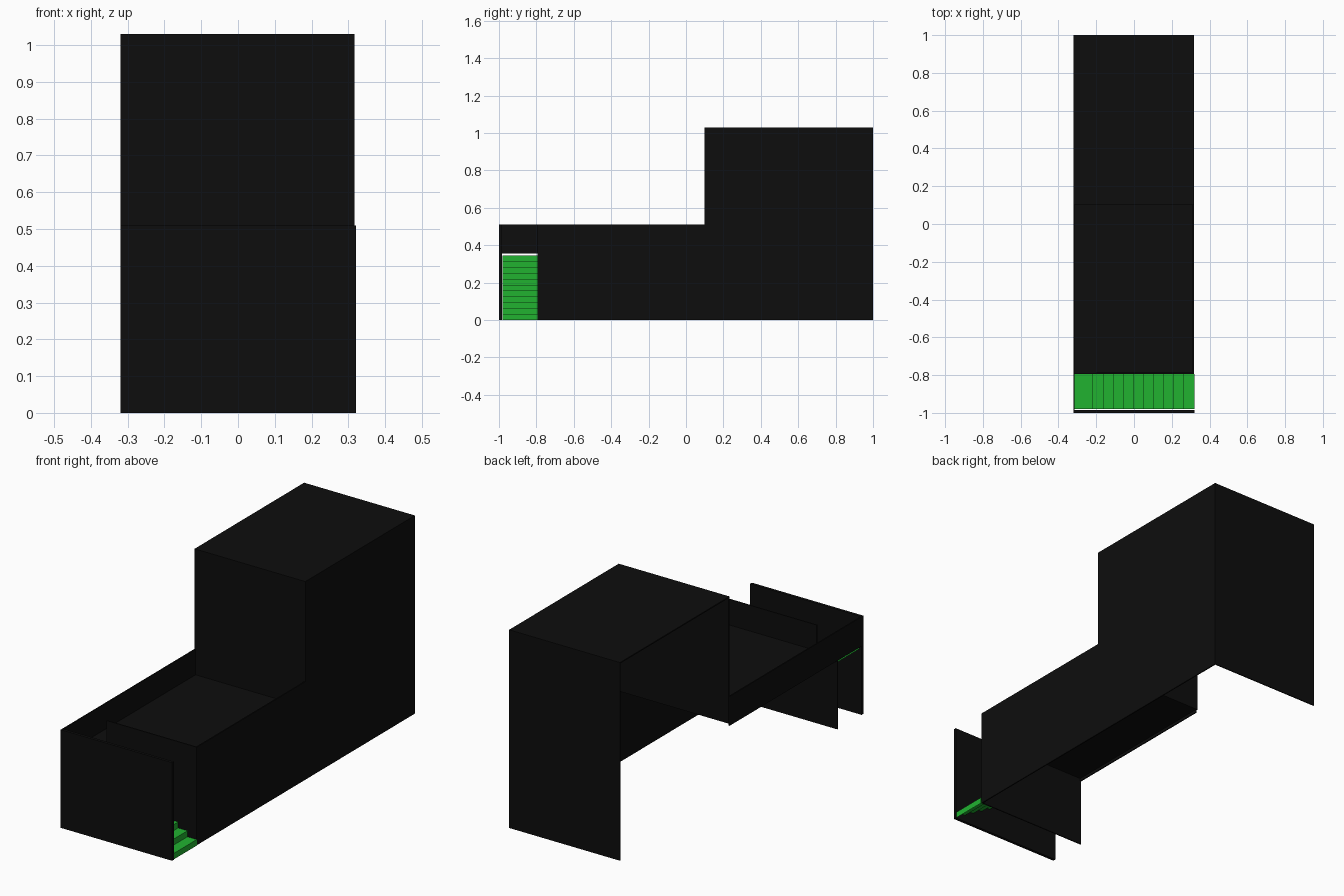
import bpy, bmesh

if "Cube" in bpy.data.objects:
    bpy.data.objects.remove(bpy.data.objects["Cube"])


def material(name, rgb):
    m = bpy.data.materials.new(name)
    m.diffuse_color = (*rgb, 1)
    m.use_nodes = True
    m.node_tree.nodes["Principled BSDF"].inputs["Base Color"].default_value = m.diffuse_color
    return m


BLACK = material("black", (0.004, 0.004, 0.004))
GREEN = material("green", (0.015, 0.45, 0.03))


def sheet(name, corners, extrude, mat, closed=True):
    """Sweep a planar outline (closed slab) or an open ribbon along a vector."""
    bm = bmesh.new()
    vs = [bm.verts.new(c) for c in corners]
    if closed:
        geom = [bm.faces.new(vs)]
        new = bmesh.ops.extrude_face_region(bm, geom=geom, use_keep_orig=True)["geom"]
    else:
        edges = [bm.edges.new(p) for p in zip(vs, vs[1:])]
        new = bmesh.ops.extrude_edge_only(bm, edges=edges)["geom"]
    bmesh.ops.translate(bm, vec=extrude,
                        verts=[v for v in new if isinstance(v, bmesh.types.BMVert)])
    bmesh.ops.recalc_face_normals(bm, faces=bm.faces)
    me = bpy.data.meshes.new(name)
    bm.to_mesh(me)
    bm.free()
    me.materials.append(mat)
    ob = bpy.data.objects.new(name, me)
    bpy.context.collection.objects.link(ob)
    return ob


L, R = -0.32, 0.317            # left and right limits
LOW, TOP, DECK = 0.51, 1.03, 0.377
T = 0.006                      # panel thickness


def cross_panel(name, y, outline, mat=BLACK, t=T):
    return sheet(name, [(x, y, z) for x, z in outline], (0, t, 0), mat)


def side_panel(name, x, outline):
    return sheet(name, [(x, y, z) for y, z in outline], (T, 0, 0), BLACK)


def flat_panel(name, z, y0, y1):
    return sheet(name, [(L, y0, z), (R, y0, z), (R, y1, z), (L, y1, z)], (0, 0, -T), BLACK)


# Walls across the building
cross_panel("front_wall", -1, [(L, 0), (0.321, 0), (0.321, LOW), (L, LOW)], t=0.015)
cross_panel("stair_wall", -0.793, [(L, 0), (R, 0), (R, LOW), (-0.2, LOW),
                                   (-0.2, DECK), (L, DECK)])
cross_panel("upper_front_wall", 0.1, [(L, DECK), (R, DECK), (R, TOP), (L, TOP)])
cross_panel("back_wall", 1 - T, [(L, 0), (R, 0), (R, TOP), (L, TOP)])

# Stepped right wall and low parapet on the open left side
side_panel("right_wall", R - T, [(-0.793, 0), (1, 0), (1, TOP), (0.1, TOP),
                                 (0.1, LOW), (-0.793, LOW)])
side_panel("left_parapet", L, [(-1, DECK - 0.02), (0.1, DECK - 0.02), (0.1, LOW), (-1, LOW)])

# Terrace deck and upper roof
flat_panel("terrace_deck", DECK, -0.793, 0.106)
flat_panel("upper_roof", TOP, 0.1, 1)

# Staircase rising to the left, ending in a landing
STEPS, RUN, RISE = 11, 0.0535, 0.0314
profile = [(0.319, 0)]
for i in range(STEPS):
    x = 0.319 - i * RUN
    end = -0.314 if i == STEPS - 1 else x - RUN
    profile += [(x, (i + 1) * RISE), (end, (i + 1) * RISE)]
sheet("stairs", [(x, -0.98, z) for x, z in profile], (0, 0.186, 0), GREEN, closed=False)
